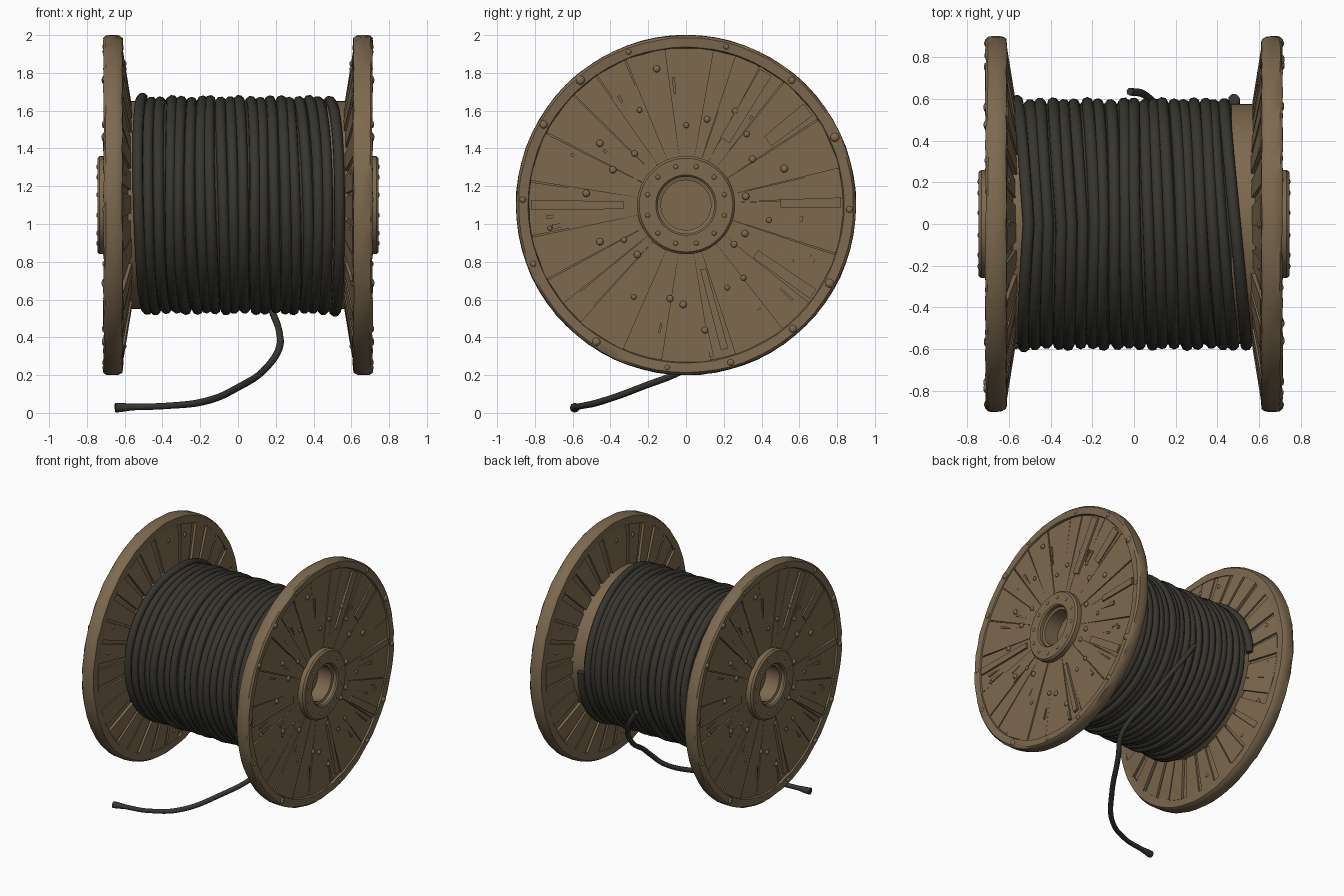
import bpy, bmesh, math, random
from mathutils import Matrix, Vector

random.seed(7)
AXLE_Z = 1.1
cube = bpy.data.objects.get("Cube")
if cube:
    bpy.data.objects.remove(cube)


def material(name, rgb):
    m = bpy.data.materials.new(name)
    m.use_nodes = True
    m.diffuse_color = (*rgb, 1)
    bsdf = m.node_tree.nodes["Principled BSDF"]
    bsdf.inputs["Base Color"].default_value = (*rgb, 1)
    bsdf.inputs["Roughness"].default_value = 0.9
    return m


WOOD = material("weathered wood", (0.205, 0.142, 0.078))
CABLE = material("black cable", (0.038, 0.036, 0.028))


def finish(name, bm, mat, both_sides=False, angle=35):
    """Turn a bmesh into an object on the axle; optionally repeat it at the other end."""
    bmesh.ops.remove_doubles(bm, verts=bm.verts, dist=1e-5)
    bmesh.ops.recalc_face_normals(bm, faces=bm.faces)
    mesh = bpy.data.meshes.new(name)
    bm.to_mesh(mesh)
    bm.free()
    mesh.materials.append(mat)
    mesh.shade_smooth()
    mesh.set_sharp_from_angle(angle=math.radians(angle))
    sides = (("left_", 0), ("right_", math.pi)) if both_sides else (("", 0),)
    for prefix, turn in sides:
        ob = bpy.data.objects.new(prefix + name, mesh)
        ob.location.z = AXLE_Z
        ob.rotation_euler.z = turn
        bpy.context.collection.objects.link(ob)
    return ob


def polar(x, r, a):
    return Vector((x, r * math.cos(a), r * math.sin(a)))


def lathe(profile, closed=True, n=72, jitter=0):
    """Spin (radius, x) points around the x axis."""
    bm = bmesh.new()
    rings = []
    for i in range(n):
        a = math.tau * i / n
        rings.append([bm.verts.new(polar(x + random.uniform(-jitter, jitter),
                                         r - random.uniform(0, jitter), a))
                      for r, x in profile])
    count = len(profile)
    for i in range(n):
        p, q = rings[i], rings[(i + 1) % n]
        for j in range(count if closed else count - 1):
            k = (j + 1) % count
            bm.faces.new((p[j], q[j], q[k], p[k]))
    return bm


def board(bm, a, r0, r1, w0, w1, base, top0, top1):
    """Radial board: half widths w0, w1 at radii r0, r1; tapered top."""
    radial, side = polar(0, 1, a), polar(0, 1, a + math.pi / 2)
    vs = []
    for r, w, top in ((r0, w0, top0), (r1, w1, top1)):
        for s, x in ((-1, base), (1, base), (1, top), (-1, top)):
            vs.append(bm.verts.new(radial * r + side * s * w + Vector((x, 0, 0))))
    for f in ((0, 1, 2, 3), (4, 5, 6, 7), (0, 1, 5, 4),
              (1, 2, 6, 5), (2, 3, 7, 6), (3, 0, 4, 7)):
        bm.faces.new([vs[i] for i in f])


def bolt(bm, x, r, a, size):
    m = Matrix.Translation(polar(x, r, a)) @ Matrix.Diagonal((0.6, 1, 1, 1))
    bmesh.ops.create_icosphere(bm, subdivisions=2, radius=size, matrix=m)


# Flange: solid core disc and the rim band
finish("flange_disc", lathe([(0.2, 0.688), (0.85, 0.688), (0.85, 0.625),
                             (0.55, 0.58), (0.2, 0.575)]), WOOD, True)
finish("flange_rim", lathe([(0.832, 0.69), (0.838, 0.708), (0.888, 0.712), (0.9, 0.7),
                            (0.902, 0.66), (0.9, 0.63), (0.888, 0.612), (0.832, 0.608)],
                           jitter=0.003), WOOD, True, 40)

# Outer planks of uneven width, separated by fine grooves
bm = bmesh.new()
weights = [random.uniform(0.5, 1.5) for _ in range(24)]
angle = 0.05
for w in weights:
    half = math.pi * w / sum(weights)
    t = math.tan(half)
    top = 0.694 + random.uniform(0, 0.008)
    board(bm, angle + half, 0.23, 0.83, 0.23 * t, 0.83 * t - 0.004, 0.66,
          top, top + random.uniform(-0.003, 0.003))
    angle += 2 * half
finish("outer_planks", bm, WOOD, True)

# Raised slats nailed over the outer planks
bm = bmesh.new()
for deg, r0, r1, w in ((59, 0.4, 0.82, 0.036), (180, 0.33, 0.82, 0.026),
                       (1, 0.5, 0.82, 0.026), (285, 0.35, 0.79, 0.02),
                       (38, 0.55, 0.82, 0.04), (325, 0.45, 0.82, 0.03)):
    board(bm, math.radians(deg), r0, r1, w * 0.8, w, 0.68, 0.71, 0.71)
for _ in range(22):
    r0 = random.uniform(0.32, 0.65)
    board(bm, random.uniform(0, math.tau), r0, r0 + random.uniform(0.08, 0.18),
          0.003, random.uniform(0.006, 0.015), 0.68, 0.699, 0.707)
finish("outer_slats", bm, WOOD, True)

# Inner planks, sloping towards the drum and slightly gapped
bm = bmesh.new()
for i in range(30):
    a = math.tau * (i + random.uniform(-0.15, 0.15)) / 30
    lift = random.uniform(0, 0.012)
    board(bm, a, 0.5, 0.835, 0.04, random.uniform(0.06, 0.082), 0.64,
          0.562 - lift, 0.616 - lift)
finish("inner_planks", bm, WOOD, True)

# Hub plate with a blind axle bore
finish("hub_plate", lathe([(0.26, 0.68), (0.26, 0.732), (0.248, 0.745), (0.16, 0.745),
                           (0.15, 0.735), (0.15, 0.71), (0.132, 0.705), (0.132, 0.45),
                           (0, 0.45)], closed=False, n=48), WOOD, True)

# Bolts on rim, hub and planks
bm = bmesh.new()
for i in range(14):
    bolt(bm, 0.708, 0.866, math.tau * (i + random.uniform(-0.3, 0.3)) / 14,
         random.uniform(0.015, 0.025))
for i in range(12):
    bolt(bm, 0.742, 0.21, math.tau * (i + 0.5) / 12, 0.014)
for i in range(26):
    bolt(bm, 0.703, random.uniform(0.32, 0.78),
         math.tau * (i + random.uniform(0, 0.8)) / 26, random.uniform(0.013, 0.021))
for i in range(14):
    bolt(bm, 0.6, 0.75, math.tau * (i + random.uniform(0, 0.6)) / 14, 0.016)
finish("bolts", bm, WOOD, True)

# Drum and the lower layer of cable
for name, r, half, mat in (("drum", 0.55, 0.59, WOOD), ("lower_cable_layer", 0.553, 0.47, CABLE)):
    drum = finish(name, lathe([(0, -half), (r, -half), (r, half), (0, half)], closed=False), mat)
    drum.scale.y = 1.045


def cable(name, points, radius, bezier=False):
    """Round cable through (position, relative thickness) points, as a mesh."""
    curve = bpy.data.curves.new(name, "CURVE")
    curve.dimensions = "3D"
    curve.bevel_depth = radius
    curve.bevel_resolution = 2
    curve.use_fill_caps = True
    spline = curve.splines.new("BEZIER" if bezier else "POLY")
    pts = spline.bezier_points if bezier else spline.points
    pts.add(len(points) - 1)
    for p, (co, thick) in zip(pts, points):
        p.radius = thick
        if bezier:
            p.co = co
            p.handle_left_type = p.handle_right_type = "AUTO"
        else:
            p.co = (*co, 1)
    ob = bpy.data.objects.new(name, curve)
    bpy.context.collection.objects.link(ob)
    curve.materials.append(CABLE)
    bpy.ops.object.select_all(action="DESELECT")
    ob.select_set(True)
    bpy.context.view_layer.objects.active = ob
    bpy.ops.object.convert(target="MESH")
    bpy.context.object.data.shade_smooth()


# Wound cable: slightly uneven helix, wider at the front, raised at both ends
TURNS, STEPS = 20, 56
wound = []
for i in range(TURNS * STEPS + 1):
    t = i / (TURNS * STEPS)
    a = math.tau * i / STEPS
    u = (t - 0.5) * 1.04
    front = -math.cos(a)
    x = u * (1 + 0.08 * (front if u > 0 else abs(front)))
    x += 0.005 * math.sin(a * 0.37) + 0.004 * math.sin(a * 2.13)
    rise = 0.016 * max(0, 1 - min(t, 1 - t) * TURNS) + 0.005 * math.sin(a * 0.71)
    wound.append(((x, (0.575 + rise) * math.cos(a), AXLE_Z + (0.55 + rise) * math.sin(a)), 1))
cable("wound_cable", wound, 0.029)

# Loose end leaving the back of the drum and trailing forward on the ground
tail = [((-0.02, 0.635, 0.94), 1), ((0.05, 0.62, 0.83), 1), ((0.12, 0.54, 0.7), 1),
        ((0.18, 0.38, 0.54), 1), ((0.22, 0.2, 0.42), 1), ((0.22, 0.12, 0.35), 1),
        ((0.16, 0.02, 0.25), 1), ((0.0, -0.24, 0.135), 1), ((-0.18, -0.45, 0.06), 1),
        ((-0.38, -0.55, 0.037), 0.9), ((-0.56, -0.58, 0.031), 0.95),
        ((-0.61, -0.585, 0.029), 1.25), ((-0.65, -0.59, 0.027), 1.4)]
cable("loose_cable_end", tail, 0.0185, bezier=True)
